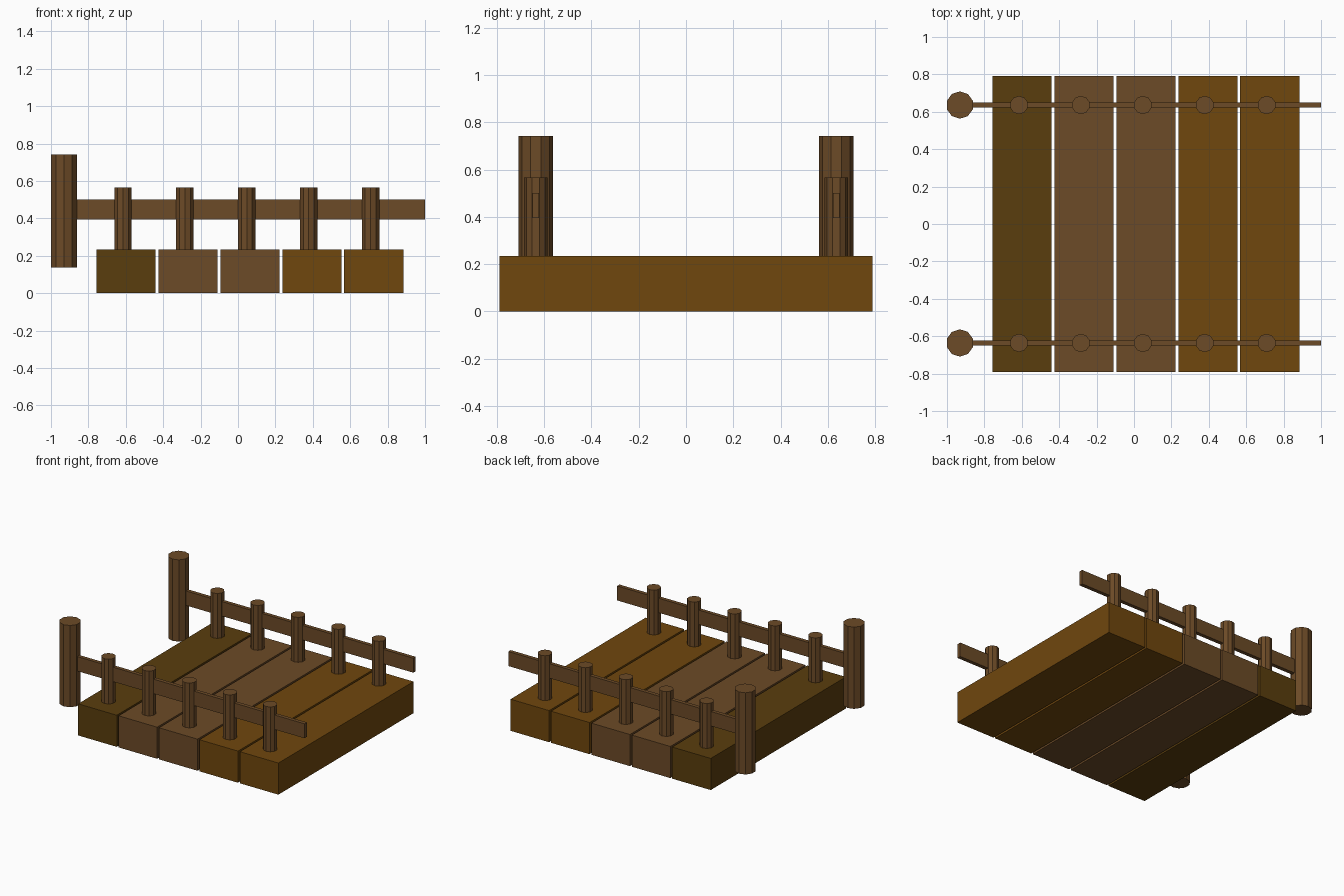
import bpy
import math

if "Cube" in bpy.data.objects:
    bpy.data.objects.remove(bpy.data.objects["Cube"])


def material(name, rgb):
    m = bpy.data.materials.new(name)
    m.diffuse_color = (*rgb, 1)
    m.use_nodes = True
    m.node_tree.nodes["Principled BSDF"].inputs["Base Color"].default_value = m.diffuse_color
    return m


BROWN = material("brown_wood", (0.15, 0.069, 0.020))
AMBER = material("amber_wood", (0.162, 0.063, 0.004))
DARK = material("dark_wood", (0.102, 0.047, 0.004))


def box(name, lo, hi, mat):
    center = [(a + b) / 2 for a, b in zip(lo, hi)]
    bpy.ops.mesh.primitive_cube_add(size=1, location=center)
    ob = bpy.context.object
    ob.name = name
    ob.scale = [b - a for a, b in zip(lo, hi)]
    bpy.ops.object.transform_apply(location=False, rotation=False, scale=True)
    ob.data.materials.append(mat)


def post(name, x, y, radius, z0, z1):
    # ten-sided, flat shaded
    bpy.ops.mesh.primitive_cylinder_add(vertices=10, radius=radius, depth=z1 - z0,
                                        location=(x, y, (z0 + z1) / 2))
    ob = bpy.context.object
    ob.name = name
    ob.data.materials.append(BROWN)


PITCH, WIDTH, TOP = 0.331, 0.316, 0.234
RAIL_Y = 0.636
centers = [-0.598 + i * PITCH for i in range(5)]

# Deck planks
for i, (x, mat) in enumerate(zip(centers, (DARK, BROWN, BROWN, AMBER, AMBER))):
    box(f"deck_plank_{i + 1}", (x - WIDTH / 2, -0.79, 0), (x + WIDTH / 2, 0.79, TOP), mat)

# Railings on both sides: end post, rail and one short post per plank
for side, s in (("front", -1), ("back", 1)):
    y = s * RAIL_Y
    post(f"{side}_end_post", -0.931, y, 0.073, 0.137, 0.742)
    box(f"{side}_rail", (-0.93, y - 0.014, 0.395), (1.0, y + 0.014, 0.502), BROWN)
    for i, x in enumerate(centers):
        post(f"{side}_rail_post_{i + 1}", x - 0.017, y, 0.049, TOP - 0.03, 0.566)
